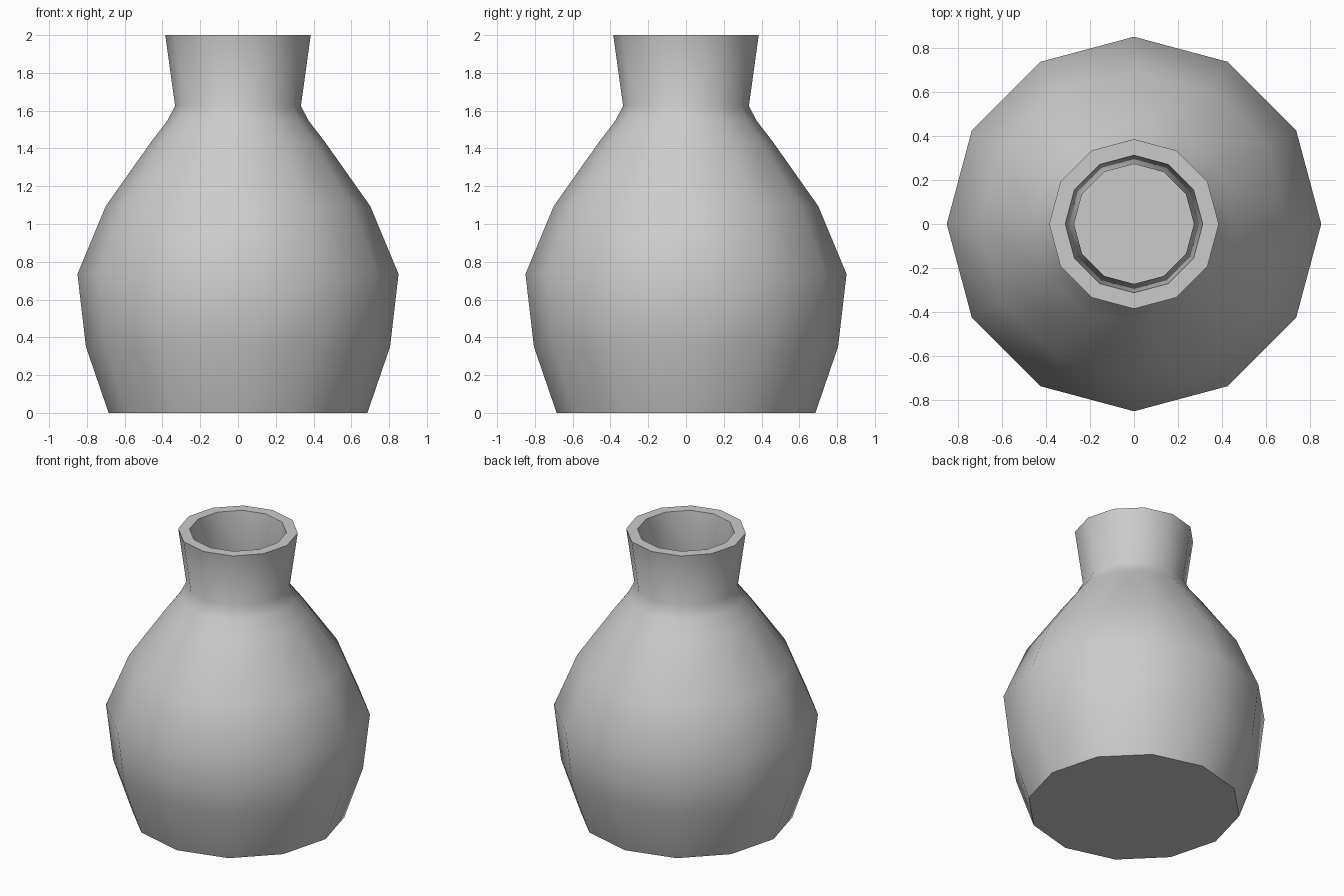
import bpy, bmesh, math

if "Cube" in bpy.data.objects:
    bpy.data.objects.remove(bpy.data.objects["Cube"])

SIDES = 12

# Radius and height pairs: outer wall upward, then inner wall back down
outer = [(0.685, 0), (0.805, 0.35), (0.85, 0.735), (0.70, 1.095),
         (0.46, 1.435), (0.375, 1.545), (0.333, 1.625), (0.385, 2.0)]
inner = [(0.312, 2.0), (0.272, 1.62), (0.315, 1.51), (0.40, 1.395),
         (0.637, 1.065), (0.778, 0.727), (0.737, 0.365), (0.635, 0.07)]


def lathe(name, profile):
    bm = bmesh.new()
    rings = []
    for r, z in profile:
        rings.append([bm.verts.new((r * math.cos(math.tau * i / SIDES),
                                    r * math.sin(math.tau * i / SIDES), z))
                      for i in range(SIDES)])
    for a, b in zip(rings, rings[1:]):
        for i in range(SIDES):
            j = (i + 1) % SIDES
            bm.faces.new((a[i], a[j], b[j], b[i]))
    # Underside and inside floor
    bm.faces.new(rings[0][::-1])
    bm.faces.new(rings[-1])
    mesh = bpy.data.meshes.new(name)
    bm.to_mesh(mesh)
    bm.free()
    obj = bpy.data.objects.new(name, mesh)
    bpy.context.collection.objects.link(obj)
    return obj


# Hollow vase with smooth walls and a crisp rim and base
vase = lathe("vase", outer + inner)
bpy.context.view_layer.objects.active = vase
vase.select_set(True)
bpy.ops.object.shade_smooth_by_angle(angle=math.radians(40))
